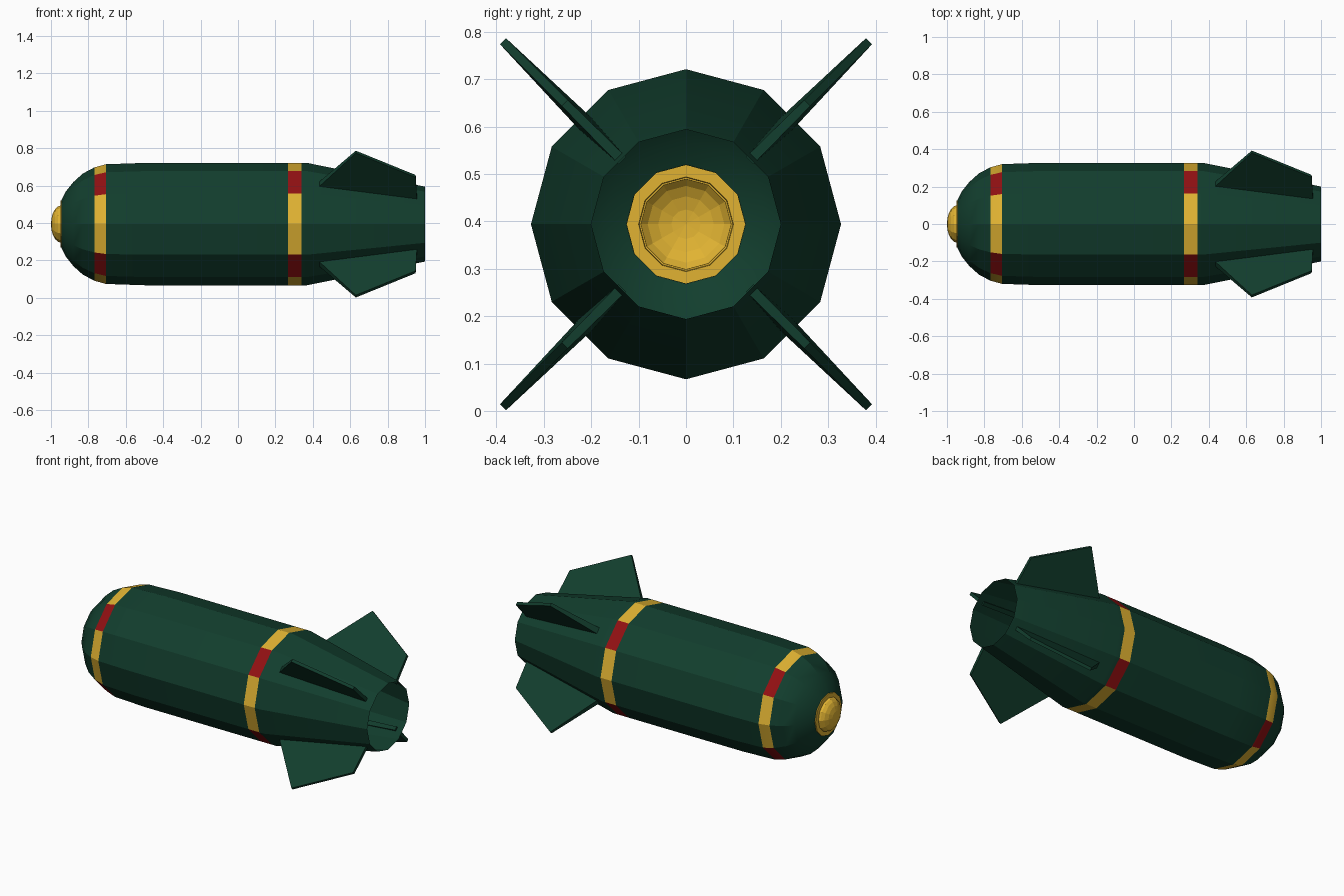
import bpy, bmesh
from math import sin, cos, pi, radians
from mathutils import Vector

if "Cube" in bpy.data.objects:
    bpy.data.objects.remove(bpy.data.objects["Cube"])

CZ = 0.394      # height of the long axis
SIDES = 12


def material(name, rgb):
    m = bpy.data.materials.new(name)
    m.diffuse_color = (*rgb, 1)
    m.use_nodes = True
    m.node_tree.nodes["Principled BSDF"].inputs["Base Color"].default_value = m.diffuse_color
    return m


GREEN = material("dark_green", (0.006, 0.048, 0.027))
GOLD = material("gold", (0.75, 0.45, 0.032))
RED = material("red", (0.28, 0.005, 0.006))


def finish(name, bm, mats):
    bmesh.ops.recalc_face_normals(bm, faces=bm.faces)
    me = bpy.data.meshes.new(name)
    bm.to_mesh(me)
    bm.free()
    for m in mats:
        me.materials.append(m)
    ob = bpy.data.objects.new(name, me)
    bpy.context.collection.objects.link(ob)
    ob.location.z = CZ
    return ob


def lathe(name, profile, mats, bands=(), tip=None):
    """Turn (x, radius) points round the x axis; bands get gold and red facets."""
    bm = bmesh.new()
    rings = [[bm.verts.new((x, r * sin(2 * pi * i / SIDES), r * cos(2 * pi * i / SIDES)))
              for i in range(SIDES)] for x, r in profile]
    for k, (a, b) in enumerate(zip(rings, rings[1:])):
        for i in range(SIDES):
            j = (i + 1) % SIDES
            f = bm.faces.new((a[i], a[j], b[j], b[i]))
            if k in bands:
                f.material_index = 2 if i % 3 == 1 else 1
    if tip is not None:
        v = bm.verts.new((tip, 0, 0))
        for i in range(SIDES):
            bm.faces.new((rings[0][i], rings[0][(i + 1) % SIDES], v))
    return finish(name, bm, mats)


# Hull: domed front, straight barrel, tapered open tail, two painted bands
hull = lathe("hull", [(-0.945, 0.125), (-0.92, 0.175), (-0.88, 0.225), (-0.83, 0.27),
                      (-0.768, 0.303), (-0.706, 0.32), (-0.5, 0.327), (0.267, 0.327),
                      (0.34, 0.327), (0.37, 0.327), (1.0, 0.2)],
             [GREEN, GOLD, RED], bands=(4, 7))

# Nose: flat collar and shallow rounded cap
lathe("nose_collar", [(-0.95, 0.095), (-0.95, 0.125), (-0.943, 0.126)], [GOLD])
angles = [radians(a) for a in (18, 36, 54, 72, 90)]
lathe("nose_cap", [(-0.945 - 0.055 * cos(a), 0.1 * sin(a)) for a in angles],
      [GOLD], tip=-1.0)

# Tail fins: (x, radius, half thickness), repeated on the diagonals
FIN = [(0.433, 0.3, 0.018), (0.63, 0.546, 0.009), (0.95, 0.362, 0.009), (0.957, 0.19, 0.011)]
for n in range(4):
    a = radians(45 + 90 * n)
    out, side = Vector((0, sin(a), cos(a))), Vector((0, cos(a), -sin(a)))
    bm = bmesh.new()
    left, right = [[bm.verts.new(Vector((x, 0, 0)) + out * r + side * t * s)
                    for x, r, t in FIN] for s in (-1, 1)]
    bm.faces.new(left)
    bm.faces.new(right)
    for i in range(4):
        j = (i + 1) % 4
        bm.faces.new((left[i], left[j], right[j], right[i]))
    finish(f"tail_fin_{n + 1}", bm, [GREEN])

# Keep the long facet edges crisp while softening the dome rings
bpy.context.view_layer.objects.active = hull
hull.select_set(True)
bpy.ops.object.shade_smooth_by_angle(angle=radians(20))
